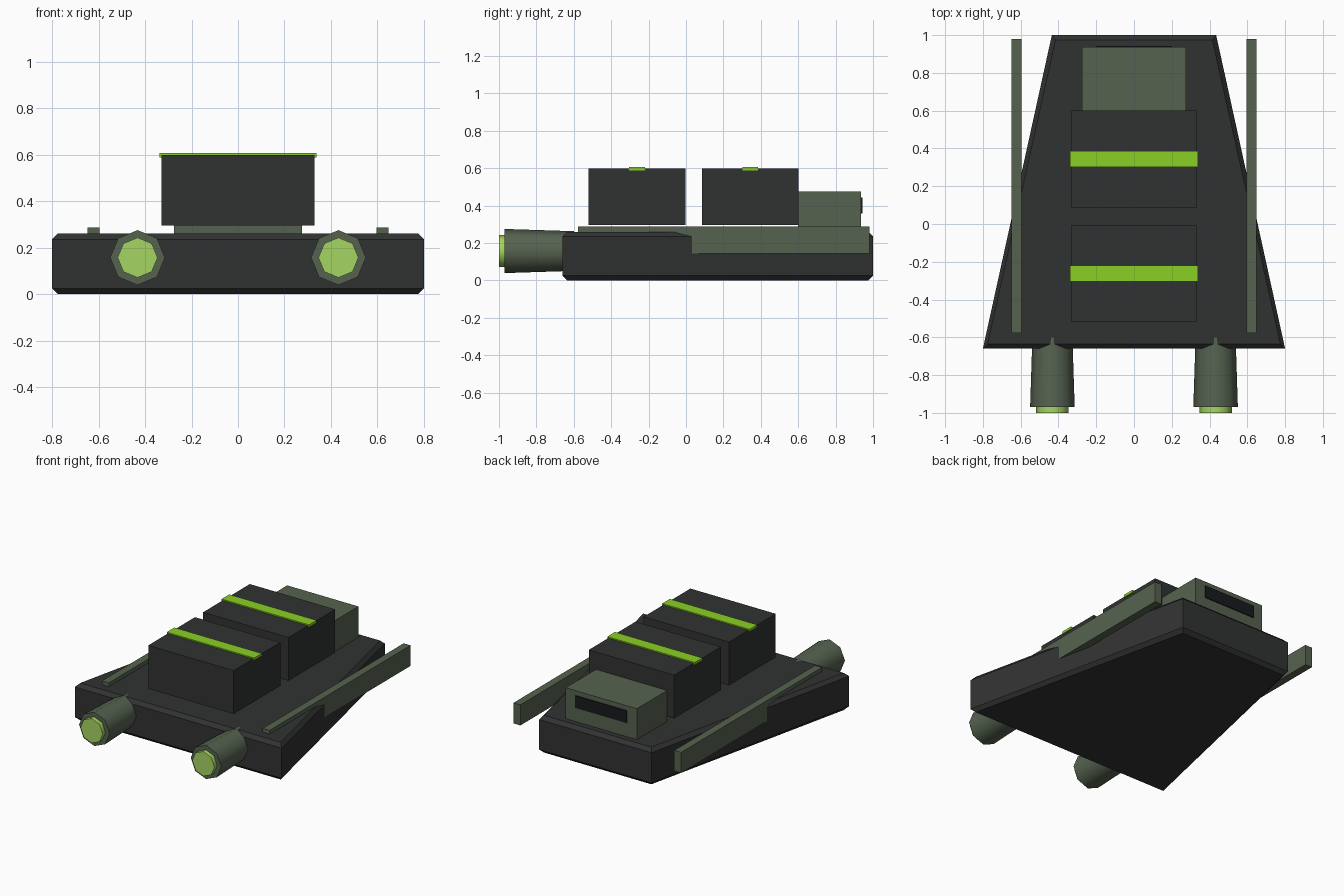
import bpy, bmesh, math

if "Cube" in bpy.data.objects:
    bpy.data.objects.remove(bpy.data.objects["Cube"])


def material(name, rgb):
    m = bpy.data.materials.new(name)
    m.diffuse_color = (*rgb, 1)
    m.use_nodes = True
    m.node_tree.nodes["Principled BSDF"].inputs["Base Color"].default_value = m.diffuse_color
    return m


DARK = material("dark_hull", (0.030, 0.032, 0.031))
GREEN_GREY = material("green_grey", (0.093, 0.124, 0.080))
LIME = material("lime", (0.26, 0.63, 0.018))
GLOW = material("engine_glow", (0.376, 0.665, 0.122))
BLACK = material("window_black", (0.009, 0.010, 0.012))


def finish(name, bm, mat):
    bmesh.ops.recalc_face_normals(bm, faces=bm.faces)
    mesh = bpy.data.meshes.new(name)
    bm.to_mesh(mesh)
    bm.free()
    mesh.materials.append(mat)
    obj = bpy.data.objects.new(name, mesh)
    bpy.context.collection.objects.link(obj)
    return obj


def box(name, x, y, z, mat):
    """Box spanning the given (min, max) ranges."""
    bm = bmesh.new()
    bmesh.ops.create_cube(bm, size=1)
    for v in bm.verts:
        v.co = [r[0] + (c + 0.5) * (r[1] - r[0]) for r, c in zip((x, y, z), v.co)]
    return finish(name, bm, mat)


def barrel(name, x, z, y0, y1, r0, r1, mat):
    """Eight-sided tapered tube along y, radius r0 at y0 and r1 at y1."""
    bm = bmesh.new()
    rings = []
    for y, r in ((y0, r0), (y1, r1)):
        rings.append([bm.verts.new((x + r * math.cos(i * math.pi / 4), y,
                                    z + r * math.sin(i * math.pi / 4))) for i in range(8)])
        bm.faces.new(rings[-1])
    for i in range(8):
        j = (i + 1) % 8
        bm.faces.new((rings[0][i], rings[0][j], rings[1][j], rings[1][i]))
    obj = finish(name, bm, mat)
    bpy.ops.object.select_all(action='DESELECT')
    obj.select_set(True)
    bpy.context.view_layer.objects.active = obj
    bpy.ops.object.shade_smooth_by_angle(angle=math.radians(50))
    return obj


# Hull: tapered slab with chamfered top and bottom rims
bm = bmesh.new()
levels = []
for z, inset in ((0, 0.025), (0.025, 0), (0.235, 0), (0.26, 0.025)):
    y0, y1 = -0.66 + inset, 1.0 - inset
    w0, w1 = 0.80 - inset, 0.435 - inset * 0.8
    levels.append([bm.verts.new(p) for p in
                   ((-w0, y0, z), (w0, y0, z), (w1, y1, z), (-w1, y1, z))])
bm.faces.new(levels[0])
bm.faces.new(levels[-1])
for a, b in zip(levels, levels[1:]):
    for i in range(4):
        j = (i + 1) % 4
        bm.faces.new((a[i], a[j], b[j], b[i]))
finish("hull", bm, DARK)

# Cargo containers, each with a lime strap
for i, y in enumerate((-0.262, 0.344), 1):
    box(f"container_{i}", (-0.33, 0.33), (y - 0.258, y + 0.258), (0.295, 0.598), DARK)
    box(f"strap_{i}", (-0.338, 0.338), (y - 0.042, y + 0.042), (0.588, 0.606), LIME)

# Cabin with window strip
box("cabin", (-0.275, 0.275), (0.60, 0.936), (0.25, 0.476), GREEN_GREY)
box("cabin_window", (-0.20, 0.20), (0.92, 0.943), (0.358, 0.443), BLACK)

# Side rails and engines on both sides
for side, s in (("left", -1), ("right", 1)):
    box(f"rail_{side}", sorted((s * 0.595, s * 0.648)), (-0.577, 0.98), (0.143, 0.287), GREEN_GREY)
    barrel(f"engine_{side}", s * 0.432, 0.157, -0.97, -0.60, 0.118, 0.106, GREEN_GREY)
    barrel(f"engine_glow_{side}", s * 0.432, 0.157, -1.0, -0.95, 0.086, 0.086, GLOW)
